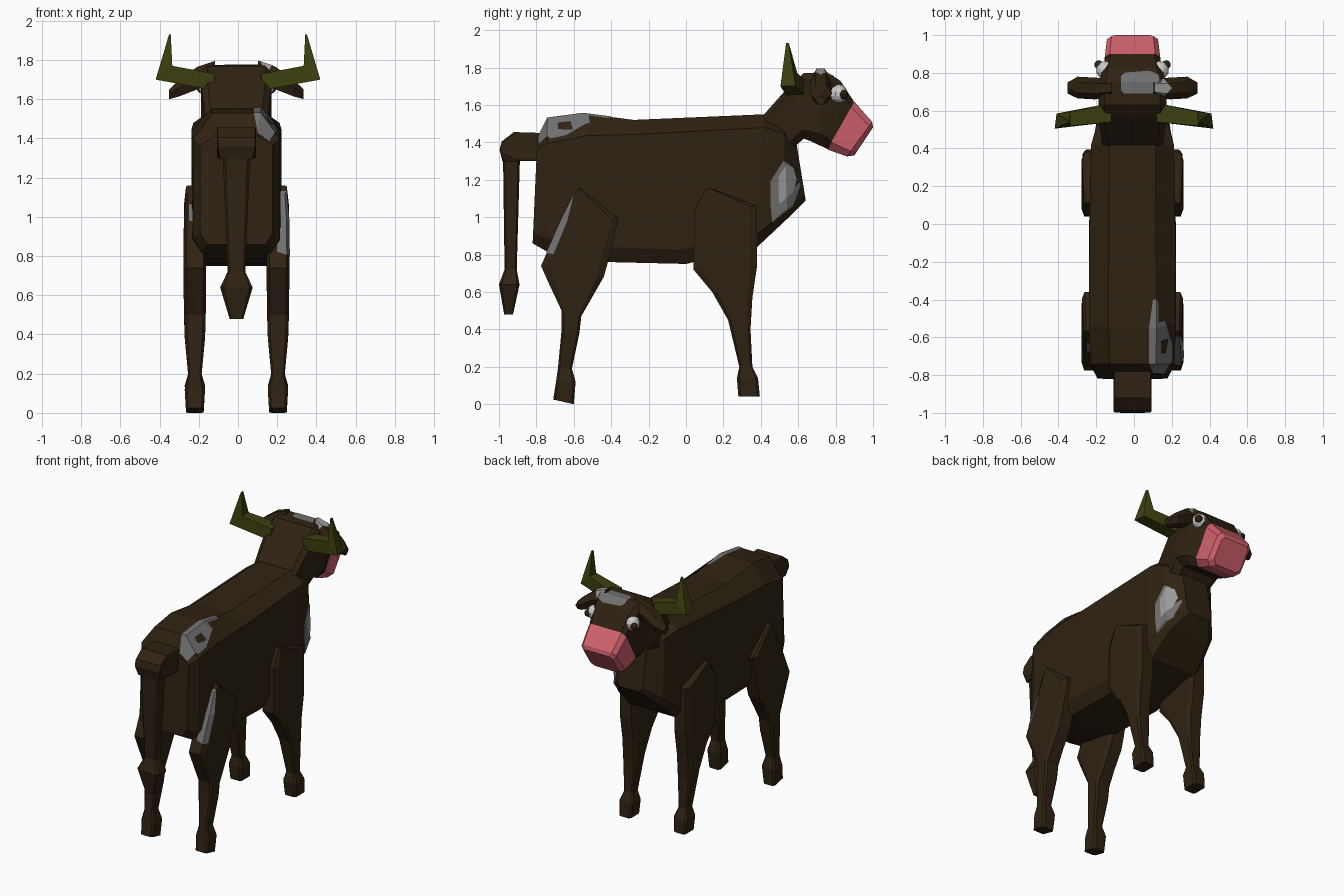
import bpy, bmesh, math
from mathutils import Vector

CX = -0.008  # centre line


def material(name, r, g, b):
    m = bpy.data.materials.new(name)
    m.diffuse_color = (r, g, b, 1)
    return m


BROWN = material("dark_brown_hide", 0.028, 0.016, 0.006)
PINK = material("pink_muzzle", 0.63, 0.12, 0.15)
OLIVE = material("olive_horn", 0.046, 0.050, 0.005)
GREY = material("grey_patch", 0.16, 0.16, 0.16)
PALE = material("pale_patch", 0.32, 0.32, 0.32)
WHITE = material("eye_white", 0.6, 0.6, 0.6)


def add(name, bm, mat):
    bmesh.ops.recalc_face_normals(bm, faces=bm.faces)
    me = bpy.data.meshes.new(name)
    bm.to_mesh(me)
    bm.free()
    me.materials.append(mat)
    ob = bpy.data.objects.new(name, me)
    bpy.context.collection.objects.link(ob)
    return ob


def loft(name, rings, mat):
    """Skin a list of point rings and cap both ends."""
    bm = bmesh.new()
    vs = [[bm.verts.new(p) for p in r] for r in rings]
    n = len(vs[0])
    for a, b in zip(vs, vs[1:]):
        for i in range(n):
            j = (i + 1) % n
            bm.faces.new((a[i], a[j], b[j], b[i]))
    bm.faces.new(vs[0])
    bm.faces.new(vs[-1])
    return add(name, bm, mat)


def ring(y0, z0, y1, z1, hw, cx=CX, a=0.75, b=0.12, c=0.88, d=0.75):
    """Chamfered ring from side-on point 0 to point 1, half width hw."""
    prof = [(a, 0), (1, b), (1, c), (d, 1), (-d, 1), (-1, c), (-1, b), (-a, 0)]
    return [(cx + u * hw, y0 + (y1 - y0) * t, z0 + (z1 - z0) * t) for u, t in prof]


def patch(name, target, outline, axes, facing, mat, lift=0.003):
    """Thin plate: the part of target inside a convex outline seen along an axis."""
    bm = bmesh.new()
    bm.from_mesh(target.data)
    bm.normal_update()
    facing = Vector(facing)
    away = [f for f in bm.faces if f.normal.dot(facing) < 0.15]
    bmesh.ops.delete(bm, geom=away, context='FACES')
    cen = [sum(p[k] for p in outline) / len(outline) for k in (0, 1)]
    for p, q in zip(outline, outline[1:] + outline[:1]):
        co, no = Vector((0, 0, 0)), Vector((0, 0, 0))
        co[axes[0]], co[axes[1]] = p
        no[axes[0]], no[axes[1]] = q[1] - p[1], p[0] - q[0]
        if (cen[0] - p[0]) * no[axes[0]] + (cen[1] - p[1]) * no[axes[1]] > 0:
            no.negate()
        bmesh.ops.bisect_plane(bm, geom=bm.verts[:] + bm.edges[:] + bm.faces[:],
                               plane_co=co, plane_no=no.normalized(), clear_outer=True)
    bm.normal_update()
    for v in bm.verts:
        v.co += v.normal * lift
    me = bpy.data.meshes.new(name)
    bm.to_mesh(me)
    bm.free()
    me.materials.append(mat)
    ob = bpy.data.objects.new(name, me)
    bpy.context.collection.objects.link(ob)


# Torso: rump to chest
body = loft("body", [ring(*s, a=0.55, b=k, c=0.9, d=0.8) for *s, k in [
    (-0.795, 1.42, -0.82, 0.86, 0.185, 0.10),
    (-0.74, 1.53, -0.75, 0.82, 0.222, 0.19),
    (-0.55, 1.555, -0.42, 0.76, 0.23, 0.15),
    (-0.28, 1.52, 0.0, 0.75, 0.23, 0.10),
    (0.42, 1.55, 0.38, 0.84, 0.22, 0.10),
    (0.52, 1.50, 0.54, 0.99, 0.19, 0.10),
    (0.59, 1.40, 0.64, 1.09, 0.10, 0.10)]], BROWN)

# Neck and head
head = loft("head", [ring(*s, a=0.82, b=0.1, c=0.85, d=0.72) for s in [
    (0.40, 1.53, 0.56, 1.36, 0.16),
    (0.56, 1.71, 0.63, 1.42, 0.18),
    (0.63, 1.77, 0.67, 1.405, 0.18),
    (0.75, 1.775, 0.71, 1.385, 0.175),
    (0.825, 1.73, 0.735, 1.375, 0.16),
    (0.90, 1.615, 0.757, 1.365, 0.14)]], BROWN)

# Muzzle
loft("muzzle", [ring(*s, a=0.82, b=0.12, c=0.85, d=0.75) for s in [
    (0.90, 1.618, 0.755, 1.362, 0.147),
    (0.995, 1.51, 0.86, 1.325, 0.135),
    (1.0, 1.48, 0.90, 1.33, 0.11)]], PINK)

# Legs
HIND = [(-0.57, 1.16, -0.60, 1.12, 0.045), (-0.36, 0.99, -0.67, 0.98, 0.056),
        (-0.42, 0.75, -0.775, 0.74, 0.058), (-0.44, 0.68, -0.74, 0.66, 0.058),
        (-0.56, 0.47, -0.665, 0.50, 0.055), (-0.57, 0.38, -0.665, 0.40, 0.052),
        (-0.61, 0.19, -0.685, 0.19, 0.034), (-0.59, 0.12, -0.695, 0.12, 0.052),
        (-0.60, 0.0, -0.71, 0.025, 0.045)]
FORE = [(0.13, 1.155, 0.11, 1.155, 0.045), (0.38, 1.06, 0.045, 1.04, 0.056),
        (0.38, 0.74, 0.04, 0.72, 0.058), (0.355, 0.57, 0.14, 0.60, 0.056),
        (0.345, 0.40, 0.225, 0.45, 0.052), (0.355, 0.20, 0.285, 0.20, 0.034),
        (0.385, 0.14, 0.272, 0.14, 0.052), (0.395, 0.04, 0.28, 0.04, 0.045)]
legs = {}
for side, s in (("right", 1), ("left", -1)):
    for part, rows in (("hind_leg", HIND), ("front_leg", FORE)):
        legs[part, side] = loft(f"{side}_{part}", [ring(*r, cx=CX + s * 0.212) for r in rows], BROWN)

# Tail: base, hanging length and tuft
loft("tail_base", [ring(*r, a=0.95, b=0.05, c=0.95, d=0.95) for r in [
    (-0.76, 1.45, -0.76, 1.30, 0.10), (-0.92, 1.455, -0.89, 1.30, 0.10),
    (-0.985, 1.405, -0.90, 1.30, 0.10), (-0.997, 1.36, -0.90, 1.30, 0.10),
    (-0.98, 1.295, -0.885, 1.295, 0.085)]], BROWN)
loft("tail", [ring(*r, a=0.8) for r in [
    (-0.978, 1.31, -0.888, 1.31, 0.07), (-0.97, 0.72, -0.905, 0.72, 0.045),
    (-1.0, 0.64, -0.89, 0.64, 0.083), (-0.972, 0.48, -0.925, 0.48, 0.035)]], BROWN)


# Ears, horns and eyes on both sides
def ball(name, pos, r, mat):
    bm = bmesh.new()
    bmesh.ops.create_uvsphere(bm, u_segments=10, v_segments=7, radius=r)
    bmesh.ops.translate(bm, verts=bm.verts, vec=pos)
    add(name, bm, mat)


for side, s in (("right", 1), ("left", -1)):
    ear = [[(CX + s * x, y, z) for y, z in
            ((y0, zm), (y0 + 0.03, z1), (y1 - 0.03, z1), (y1, zm), (y1 - 0.02, z0), (y0 + 0.02, z0))]
           for x, y0, y1, z0, zm, z1 in [
               (0.11, 0.67, 0.77, 1.68, 1.74, 1.795), (0.20, 0.66, 0.775, 1.65, 1.71, 1.765),
               (0.29, 0.665, 0.78, 1.615, 1.66, 1.70), (0.343, 0.69, 0.75, 1.60, 1.63, 1.65)]]
    ear = loft(f"{side}_ear", ear, BROWN)
    if side == "right":
        patch("ear_patch", ear, [(0.11, 0.70), (0.15, 0.67), (0.20, 0.72), (0.15, 0.775), (0.11, 0.75)],
              (0, 1), (0, 0, 1), PALE)
    # Horn: out along the side, then up to a point
    loft(f"{side}_horn", [[(s * x, y, z) for x, y, z in r] for r in [
        [(0.12, 0.54, 1.645), (0.12, 0.64, 1.645), (0.12, 0.64, 1.73), (0.12, 0.54, 1.73)],
        [(0.42, 0.505, 1.70), (0.41, 0.585, 1.70), (0.335, 0.595, 1.77), (0.335, 0.52, 1.77)],
        [(0.352, 0.535, 1.93), (0.352, 0.55, 1.93), (0.343, 0.55, 1.93), (0.343, 0.535, 1.93)]]], OLIVE)
    ball(f"{side}_eye", (CX + s * 0.145, 0.815, 1.66), 0.05, WHITE)
    ball(f"{side}_pupil", (CX + s * 0.178, 0.843, 1.655), 0.025, BROWN)

# Hide patches
patch("back_patch", body, [(0.08, -0.74), (0.10, -0.79), (0.16, -0.79), (0.20, -0.72), (0.20, -0.64),
                           (0.17, -0.54), (0.12, -0.40), (0.10, -0.40), (0.08, -0.55)],
      (0, 1), (0, 0, 1), GREY)
CHEST = [(0.45, 1.08), (0.45, 1.19), (0.52, 1.30), (0.58, 1.27), (0.61, 1.17), (0.57, 1.06), (0.46, 0.97)]
patch("chest_patch", body, CHEST, (1, 2), (1, 0, 0), GREY)
patch("chest_patch_middle", body, [(0.54 + (y - 0.53) * 0.6, 1.18 + (z - 1.14) * 0.65) for y, z in CHEST],
      (1, 2), (1, 0, 0), PALE, 0.006)
patch("thigh_patch_right", legs["hind_leg", "right"],
      [(0.20, 0.82), (0.20, 1.07), (0.22, 1.13), (0.25, 1.13), (0.27, 1.0), (0.27, 0.80)],
      (0, 2), (0, -1, 0), GREY)
patch("thigh_patch_left", legs["hind_leg", "left"],
      [(-0.25, 0.98), (-0.25, 1.06), (-0.22, 1.07), (-0.21, 0.97)], (0, 2), (0, -1, 0), GREY)
patch("forehead_patch", head, [(-0.07, 0.71), (-0.05, 0.69), (0.13, 0.69), (0.15, 0.72), (0.13, 0.79),
                               (0.08, 0.81), (-0.05, 0.80), (-0.07, 0.78)], (0, 1), (0, 0, 1), GREY)
